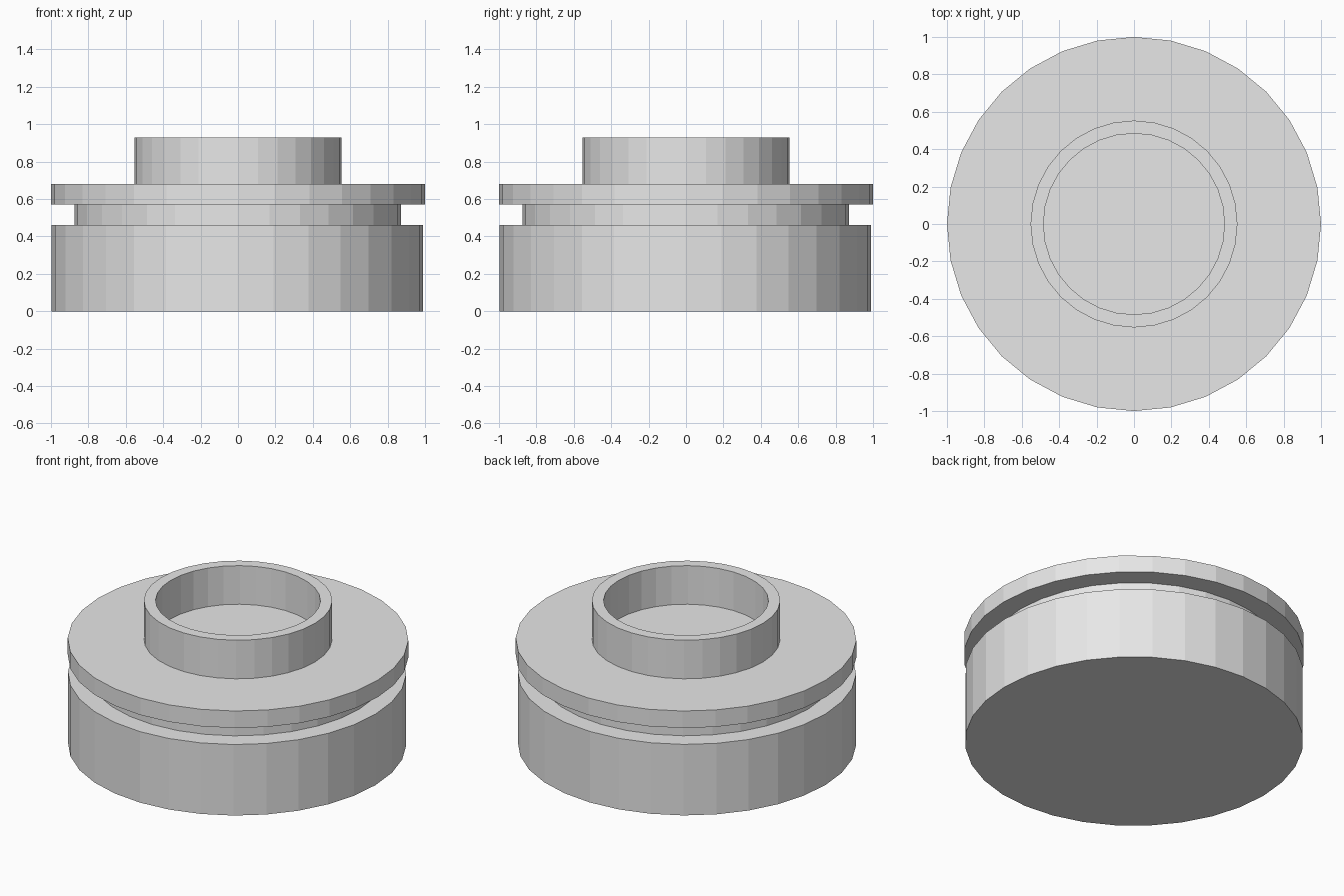
import bpy, bmesh, math

if "Cube" in bpy.data.objects:
    bpy.data.objects.remove(bpy.data.objects["Cube"])

SIDES = 32

grey = bpy.data.materials.new("plain_grey")
grey.diffuse_color = (0.8, 0.8, 0.8, 1)
grey.use_nodes = True
grey.node_tree.nodes["Principled BSDF"].inputs["Base Color"].default_value = grey.diffuse_color


def lathe(name, profile, centre=(0, 0), closed=False):
    """Turn (radius, z) points around z; open profiles get flat end caps."""
    bm = bmesh.new()
    rings = []
    for r, z in profile:
        rings.append([bm.verts.new((r * math.cos(2 * math.pi * i / SIDES),
                                    r * math.sin(2 * math.pi * i / SIDES), z))
                      for i in range(SIDES)])
    pairs = list(zip(rings, rings[1:]))
    if closed:
        pairs.append((rings[-1], rings[0]))
    else:
        bm.faces.new(rings[0])
        bm.faces.new(rings[-1])
    for a, b in pairs:
        for i in range(SIDES):
            j = (i + 1) % SIDES
            bm.faces.new((a[i], a[j], b[j], b[i]))
    bmesh.ops.recalc_face_normals(bm, faces=bm.faces)
    mesh = bpy.data.meshes.new(name)
    bm.to_mesh(mesh)
    bm.free()
    mesh.materials.append(grey)
    obj = bpy.data.objects.new(name, mesh)
    obj.location = (*centre, 0)
    bpy.context.collection.objects.link(obj)


# Wide solid base
lathe("base", [(0.993, 0), (0.993, 0.46)], (-0.004, -0.004))
# Recessed neck that forms the groove
lathe("neck", [(0.873, 0.46), (0.873, 0.57)], (-0.002, -0.002))
# Thin flange plate
lathe("flange", [(1.0, 0.57), (1.0, 0.68)])
# Open collar on top of the flange
lathe("collar", [(0.553, 0.68), (0.553, 0.93), (0.484, 0.93), (0.484, 0.68)],
      closed=True)
